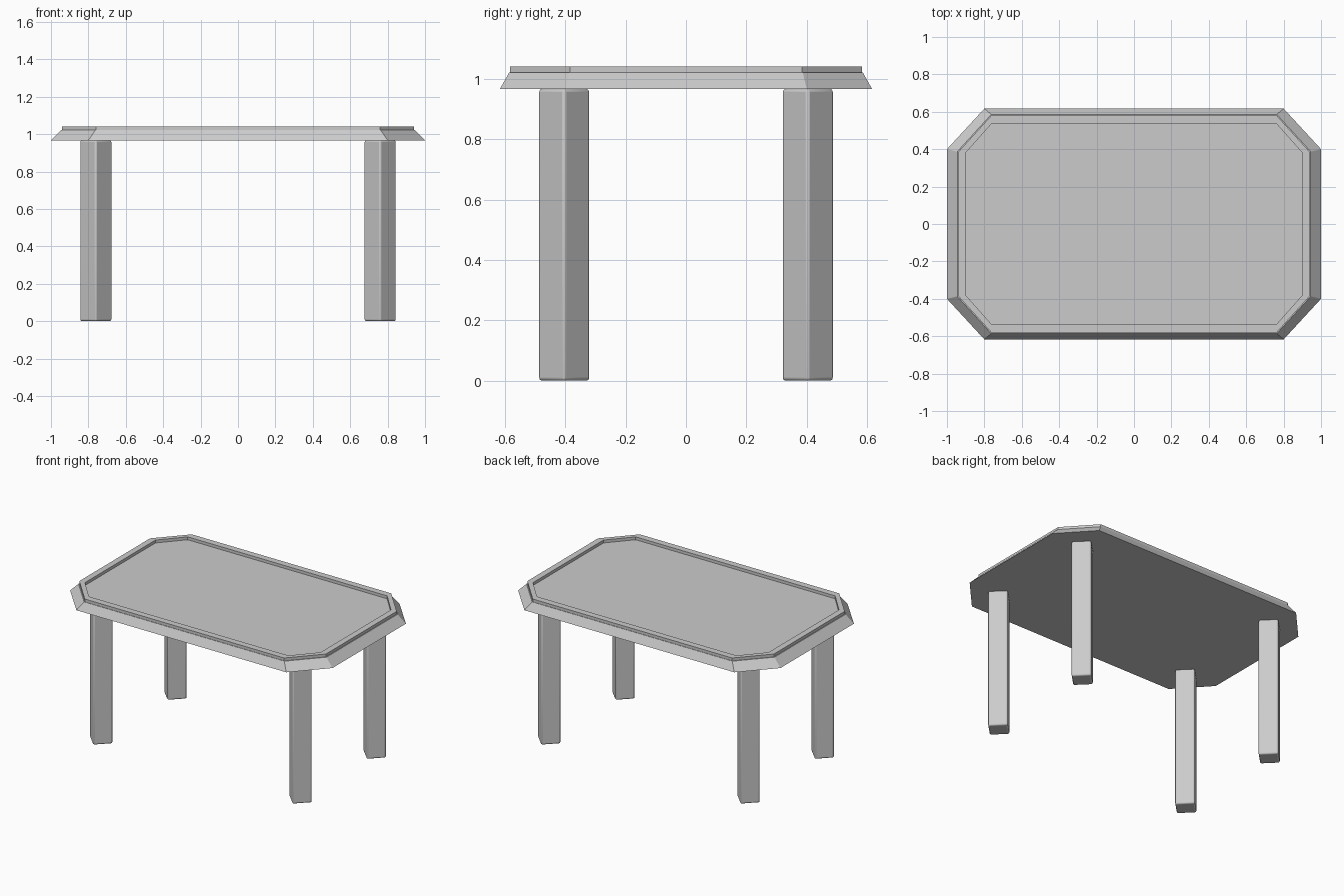
import bpy, bmesh
from math import radians

if "Cube" in bpy.data.objects:
    bpy.data.objects.remove(bpy.data.objects["Cube"])

def octagon(bm, x, y, cx, cy, z):
    """Ring of 8 verts: half sizes x, y; corner cut starts at cx, cy."""
    pts = [(x, -cy), (x, cy), (cx, y), (-cx, y), (-x, cy), (-x, -cy), (-cx, -y), (cx, -y)]
    return [bm.verts.new((px, py, z)) for px, py in pts]

# Tabletop: flared edge, small step, raised rim and recessed surface
bm = bmesh.new()
levels = [
    (1.0, 0.617, 0.80, 0.40, 0.967),
    (0.945, 0.586, 0.763, 0.387, 1.022),
    (0.94, 0.583, 0.76, 0.385, 1.022),
    (0.94, 0.583, 0.76, 0.385, 1.042),
    (0.898, 0.538, 0.76, 0.383, 1.042),
    (0.898, 0.538, 0.76, 0.383, 1.022),
]
rings = [octagon(bm, *lv) for lv in levels]
for a, b in zip(rings, rings[1:]):
    for i in range(8):
        j = (i + 1) % 8
        bm.faces.new((a[i], a[j], b[j], b[i]))
bm.faces.new(rings[0][::-1])
bm.faces.new(rings[-1])
bmesh.ops.recalc_face_normals(bm, faces=bm.faces)
mesh = bpy.data.meshes.new("tabletop")
bm.to_mesh(mesh)
bm.free()
bpy.context.collection.objects.link(bpy.data.objects.new("tabletop", mesh))

# Legs: square posts turned 45 degrees, with softened edges
def leg(name, x, y):
    h = 0.967
    bpy.ops.mesh.primitive_cube_add(size=1, location=(x, y, h / 2), rotation=(0, 0, radians(45)))
    ob = bpy.context.object
    ob.name = name
    ob.scale = (0.123, 0.123, h)
    bpy.ops.object.transform_apply(location=False, rotation=False, scale=True)
    bev = ob.modifiers.new("soft_edges", "BEVEL")
    bev.width = 0.01
    bev.segments = 3
    bpy.ops.object.shade_smooth_by_angle(angle=radians(40))

for sx, side in ((-1, "left"), (1, "right")):
    for sy, end in ((-1, "front"), (1, "back")):
        leg(f"{end}_{side}_leg", sx * 0.76, sy * 0.404)
